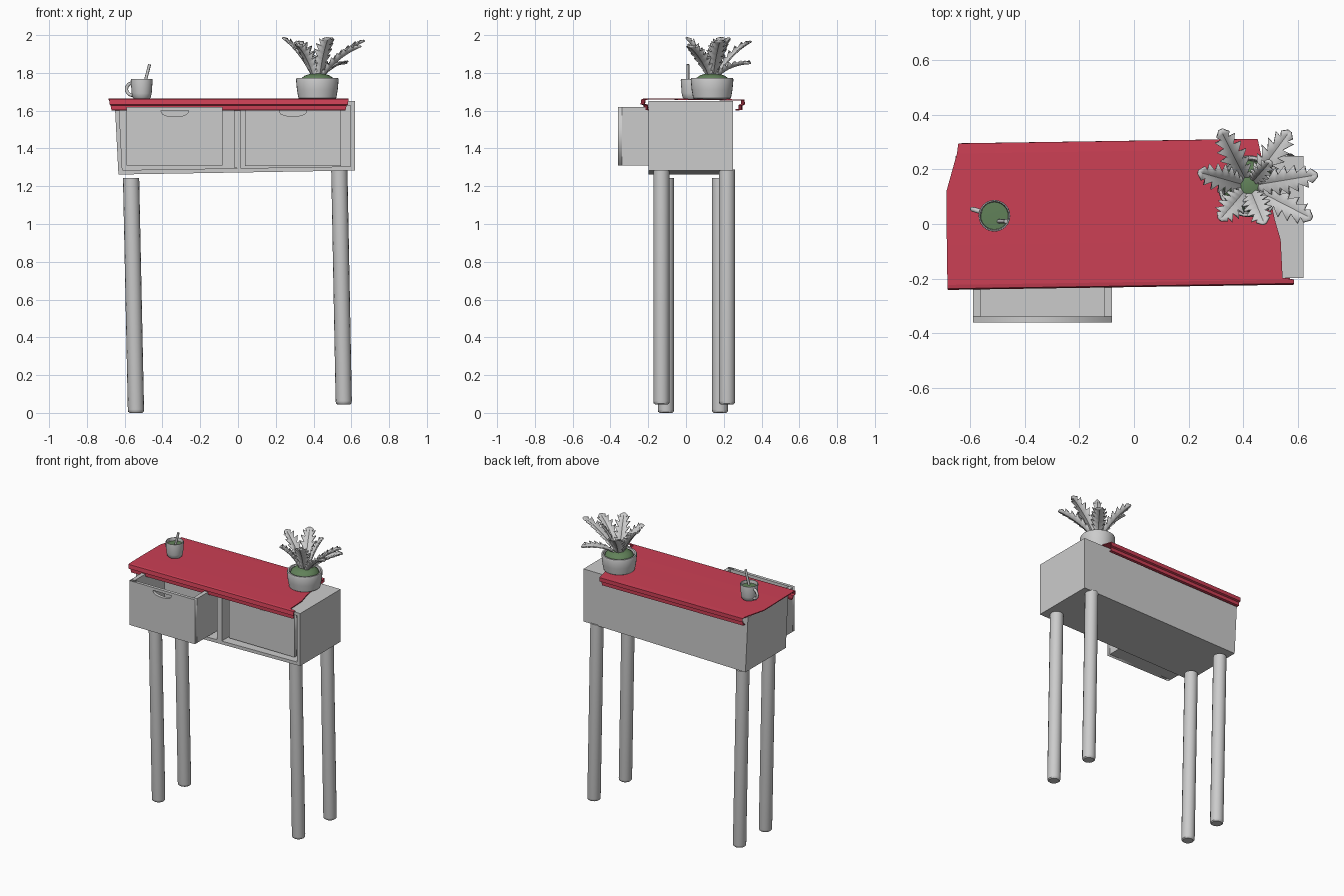
import bpy, bmesh, math
from mathutils import Vector

if "Cube" in bpy.data.objects:
    bpy.data.objects.remove(bpy.data.objects["Cube"])


def material(name, rgb):
    m = bpy.data.materials.new(name)
    m.diffuse_color = (*rgb, 1)
    m.use_nodes = True
    m.node_tree.nodes["Principled BSDF"].inputs["Base Color"].default_value = m.diffuse_color
    return m


RED = material("red_cloth", (0.6, 0.05, 0.09))
GREEN = material("green", (0.12, 0.22, 0.1))


def add(name, verts, faces, mat=None, smooth=None):
    me = bpy.data.meshes.new(name)
    me.from_pydata([tuple(v) for v in verts], [], faces)
    bm = bmesh.new()
    bm.from_mesh(me)
    bmesh.ops.remove_doubles(bm, verts=bm.verts, dist=1e-6)
    bmesh.ops.recalc_face_normals(bm, faces=bm.faces)
    bm.to_mesh(me)
    bm.free()
    ob = bpy.data.objects.new(name, me)
    bpy.context.collection.objects.link(ob)
    if mat:
        me.materials.append(mat)
    if smooth:
        bpy.ops.object.select_all(action='DESELECT')
        ob.select_set(True)
        bpy.context.view_layer.objects.active = ob
        bpy.ops.object.shade_smooth_by_angle(angle=math.radians(smooth))
    return ob


def boxes(name, spans, warp=lambda p: p):
    verts, faces = [], []
    for x0, x1, y0, y1, z0, z1 in spans:
        b = len(verts)
        verts += [warp(Vector((x, y, z))) for x in (x0, x1) for y in (y0, y1) for z in (z0, z1)]
        for f in ((0, 1, 3, 2), (4, 6, 7, 5), (0, 4, 5, 1), (2, 3, 7, 6), (0, 2, 6, 4), (1, 5, 7, 3)):
            faces.append([b + i for i in f])
    return add(name, verts, faces)


def lathe(name, profile, loc, n=24, mat=None, lean=(0, 0)):
    verts, faces = [], []
    for r, z in profile:
        for k in range(n):
            a = 2 * math.pi * k / n
            verts.append((loc[0] + r * math.cos(a) + lean[0] * z,
                          loc[1] + r * math.sin(a) + lean[1] * z, loc[2] + z))
    for i in range(len(profile) - 1):
        for k in range(n):
            j = (k + 1) % n
            faces.append((i * n + k, i * n + j, (i + 1) * n + j, (i + 1) * n + k))
    if profile[0][0] > 0:
        faces.append(list(range(n)))
    if profile[-1][0] > 0:
        faces.append([(len(profile) - 1) * n + k for k in range(n)])
    return add(name, verts, faces, mat, 40)


def curve(name, loops, cyclic, dims='3D', **props):
    cu = bpy.data.curves.new(name, 'CURVE')
    cu.dimensions = dims
    for pts in loops:
        sp = cu.splines.new('POLY')
        sp.points.add(len(pts) - 1)
        for p, co in zip(sp.points, pts):
            p.co = (*co, 1)
        sp.use_cyclic_u = cyclic
    for k, v in props.items():
        setattr(cu, k, v)
    ob = bpy.data.objects.new(name, cu)
    bpy.context.collection.objects.link(ob)
    return ob


# Cabinet shell with two open bays, slightly crooked at the lower left
def crooked(p):
    t = (1.65 - p.z) / 0.367
    return Vector((p.x + (0.02 * t if p.x < -0.3 else 0), p.y, p.z + 0.0165 * (p.x - 0.62) * t))


T = 0.022
boxes("cabinet", [
    (-0.653, 0.62, -0.198, 0.248, 1.65 - T, 1.65),
    (-0.653, 0.62, -0.198, 0.248, 1.283, 1.283 + T),
    (-0.653, -0.653 + T, -0.198, 0.248, 1.283 + T, 1.65 - T),
    (0.595, 0.62, -0.198, 0.248, 1.283 + T, 1.65 - T),
    (-0.022, 0.013, -0.198, 0.226, 1.283 + T, 1.65 - T),
    (-0.653 + T, 0.595, 0.226, 0.248, 1.283 + T, 1.65 - T)], crooked)


# Drawers: open tray plus a front panel with a finger slot
def drawer(name, cx, front, z0, z1):
    w, h, d = 0.254, 0.022, 0.37
    y0, y1 = front + h, front + d
    boxes(name + "_tray", [
        (cx - w, cx - w + 0.028, y0, y1, z0, z1), (cx + w - 0.028, cx + w, y0, y1, z0, z1),
        (cx - w + 0.028, cx + w - 0.028, y1 - h, y1, z0, z1),
        (cx - w + 0.028, cx + w - 0.028, y0, y1 - h, z0, z0 + 0.015)])
    outline = [(-w, z0, 0), (w, z0, 0), (w, z1, 0), (-w, z1, 0)]
    slot = [(0.072, z1 - 0.02, 0), (-0.072, z1 - 0.02, 0)]
    for k in range(9):
        a = math.pi + math.pi * k / 8
        slot.append((0.07 * math.cos(a), z1 - 0.03 + 0.022 * math.sin(a), 0))
    panel = curve(name + "_front", [outline, slot], True, '2D', fill_mode='BOTH', extrude=h / 2)
    panel.location = (cx, front + h / 2, 0)
    panel.rotation_euler = (math.pi / 2, 0, 0)


drawer("left_drawer", -0.335, -0.36, 1.31, 1.62)
drawer("right_drawer", 0.291, -0.155, 1.308, 1.622)

# Four leaning legs with rounded feet
for side, x, z, lean, ys in (("left", -0.54, 0.0, -0.021, (-0.106, 0.18)),
                             ("right", 0.56, 0.045, -0.019, (-0.13, 0.217))):
    for end, y in zip(("front", "back"), ys):
        lathe(f"{side}_{end}_leg", [(0.034, 0), (0.041, 0.006), (0.043, 0.018), (0.043, 1.243)],
              (x, y, z), 16, lean=(lean, 0))

# Table runner: ruled strip whose long edges drop into stepped hems (y, z, left x, right x)
rows = [(0.272, 1.605, -0.64, 0.44), (0.29, 1.605, -0.64, 0.44), (0.29, 1.628, -0.64, 0.445),
        (0.302, 1.633, -0.642, 0.45), (0.302, 1.656, -0.642, 0.452), (0.267, 1.657, -0.647, 0.46),
        (0.128, 1.659, -0.686, 0.49), (0.01, 1.66, -0.685, 0.514), (-0.066, 1.661, -0.684, 0.536),
        (-0.205, 1.661, -0.682, 0.543), (-0.212, 1.661, -0.682, 0.585), (-0.224, 1.659, -0.682, 0.585),
        (-0.228, 1.635, -0.68, 0.582), (-0.212, 1.63, -0.675, 0.575), (-0.212, 1.605, -0.67, 0.57),
        (-0.2, 1.605, -0.67, 0.57)]
verts, faces, N = [], [], 9
for y, z, xl, xr in rows:
    for k in range(N):
        x = xl + (xr - xl) * k / (N - 1)
        verts.append((x, y + 0.015 * x, z))
for i in range(len(rows) - 1):
    for k in range(N - 1):
        a = i * N + k
        faces.append((a, a + 1, a + N + 1, a + N))
runner = add("table_runner", verts, faces, RED)
mod = runner.modifiers.new("thickness", 'SOLIDIFY')
mod.thickness, mod.offset = 0.006, 0

# Mug with handle, drink and straw
mug = (-0.51, 0.03, 1.662)
lathe("mug", [(0, 0), (0.04, 0), (0.048, 0.008), (0.053, 0.03), (0.058, 0.1), (0.057, 0.106),
              (0.053, 0.106), (0.051, 0.095), (0.046, 0.02), (0, 0.016)], mug)
lathe("drink", [(0.046, 0.02), (0.05, 0.085), (0, 0.087)], mug, mat=GREEN)
arc = []
for k in range(11):
    a = math.pi * (0.5 + k / 10)
    out = 0.048 - 0.036 * math.cos(a)
    arc.append((mug[0] - 0.957 * out, mug[1] + 0.29 * out, mug[2] + 0.052 + 0.033 * math.sin(a)))
curve("mug_handle", [arc], False, bevel_depth=0.009, bevel_resolution=2, use_fill_caps=True)
curve("straw", [[(-0.508, 0.01, 1.69), (-0.468, 0.01, 1.845)]], False,
      bevel_depth=0.008, bevel_resolution=2, use_fill_caps=True)

# Plant pot and mossy soil
pot = Vector((0.42, 0.138, 1.66))
lathe("plant_pot", [(0, 0), (0.092, 0), (0.1, 0.006), (0.108, 0.05), (0.113, 0.105), (0.11, 0.113),
                    (0.1, 0.113), (0.095, 0.1), (0.088, 0.04), (0, 0.04)], pot, 32)
lathe("soil", [(0.094, 0.09), (0.088, 0.11), (0.065, 0.126), (0.035, 0.136), (0, 0.139)], pot, 20, GREEN)


# Lobed leaves: folded strips with forward-pointing teeth along an arching midrib
def leaf(name, tip, width, teeth=7):
    tip = Vector(tip)
    flat = Vector((tip.x - pot.x, tip.y - pot.y, 0))
    d = flat.normalized()
    base = Vector((pot.x, pot.y, 1.775)) + d * 0.025
    mid = base.lerp(tip, 0.5) + Vector((0, 0, 0.035)) - d * 0.015
    side = d.cross(Vector((0, 0, 1)))

    def point(t):
        return base * (1 - t) ** 2 + mid * 2 * t * (1 - t) + tip * t * t

    verts, faces = [], []
    n = 2 * teeth
    for i in range(n + 1):
        t = i / n
        tan = (point(min(t + 0.02, 1)) - point(max(t - 0.02, 0))).normalized()
        nor = side.cross(tan)
        env = width * max(0.12, math.sin(math.pi * min(1, 0.08 + 0.86 * t)) ** 0.7)
        w = env * (1.0 if i % 2 else 0.45)
        fwd = tan * (0.025 if i % 2 and i < n - 1 else 0)
        c = point(t)
        verts += [c - side * w + nor * w * 0.35 + fwd, c, c + side * w + nor * w * 0.35 + fwd]
    for i in range(n):
        a = 3 * i
        faces += [(a, a + 1, a + 4, a + 3), (a + 1, a + 2, a + 5, a + 4)]
    ob = add(name, verts, faces, smooth=35)
    m = ob.modifiers.new("thickness", 'SOLIDIFY')
    m.thickness, m.offset = 0.008, 0


tips = [(0.235, 0.19, 1.985), (0.316, 0.345, 1.965), (0.57, 0.34, 1.85), (0.67, 0.18, 1.97),
        (0.65, 0.02, 1.94), (0.477, 0.0, 1.985), (0.313, 0.015, 1.95), (0.5, 0.23, 1.985)]
for i, t in enumerate(tips):
    leaf(f"leaf_{i + 1}", t, 0.036 if i == 7 else 0.052)
